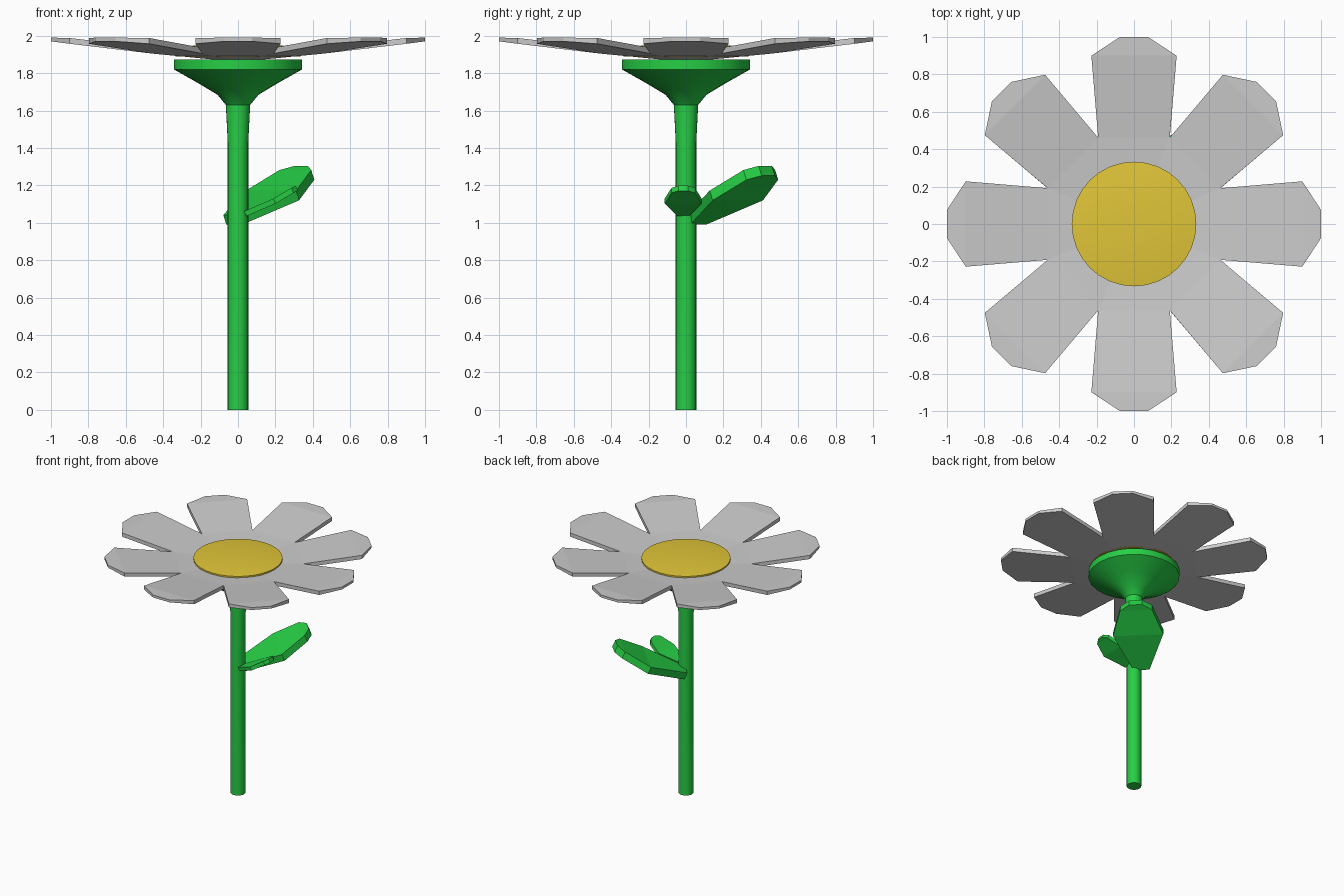
import bpy, bmesh, math
from mathutils import Vector, Matrix

if "Cube" in bpy.data.objects:
    bpy.data.objects.remove(bpy.data.objects["Cube"])


def material(name, rgb):
    m = bpy.data.materials.new(name)
    m.diffuse_color = (*rgb, 1)
    m.use_nodes = True
    m.node_tree.nodes["Principled BSDF"].inputs["Base Color"].default_value = m.diffuse_color
    return m


GREEN = material("green", (0.02, 0.62, 0.06))
YELLOW = material("yellow", (0.75, 0.56, 0.04))


def finish(bm, name, mat=None, smooth=False):
    bmesh.ops.recalc_face_normals(bm, faces=bm.faces)
    me = bpy.data.meshes.new(name)
    bm.to_mesh(me)
    bm.free()
    ob = bpy.data.objects.new(name, me)
    bpy.context.collection.objects.link(ob)
    if mat:
        me.materials.append(mat)
    if smooth:
        bpy.ops.object.select_all(action='DESELECT')
        ob.select_set(True)
        bpy.context.view_layer.objects.active = ob
        bpy.ops.object.shade_smooth_by_angle(angle=math.radians(25))
    return ob


def lathe(name, profile, sides, mat):
    bm = bmesh.new()
    rings = []
    for r, z in profile:
        rings.append([bm.verts.new((r * math.cos(2 * math.pi * i / sides),
                                    r * math.sin(2 * math.pi * i / sides), z))
                      for i in range(sides)])
    for a, b in zip(rings, rings[1:]):
        for i in range(sides):
            j = (i + 1) % sides
            bm.faces.new((a[i], a[j], b[j], b[i]))
    bm.faces.new(rings[0])
    bm.faces.new(rings[-1])
    return finish(bm, name, mat, True)


# Stem flaring into the cup under the flower
lathe("stem", [(0.055, 0), (0.055, 1.43), (0.065, 1.63), (0.11, 1.685),
               (0.21, 1.745), (0.343, 1.82), (0.343, 1.872)], 24, GREEN)

# Domed flower centre
lathe("flower_centre", [(0.333, 1.89), (0.333, 1.937), (0.23, 1.948),
                        (0.08, 1.953)], 32, YELLOW)

# Ring of eight petals: (radius, half width, bottom z, top z)
SECTIONS = [(0.462, 0.191, 1.905, 1.936), (0.9, 0.228, 1.957, 1.988),
            (1.0, 0.075, 1.97, 1.99)]
bm = bmesh.new()
for k in range(8):
    rot = Matrix.Rotation(k * math.pi / 4, 4, 'Z')
    low, high = [], []
    for r, w, zb, zt in SECTIONS:
        low.append([bm.verts.new(rot @ Vector((r, s * w, zb))) for s in (-1, 1)])
        high.append([bm.verts.new(rot @ Vector((r, s * w, zt))) for s in (-1, 1)])
    for rows, zc in ((low, 1.86), (high, 1.9)):
        c = bm.verts.new((0, 0, zc))
        bm.faces.new((c, *rows[0]))
        for a, b in zip(rows, rows[1:]):
            bm.faces.new((a[0], b[0], b[1], a[1]))
    for i in range(2):
        for s in (0, 1):
            bm.faces.new((low[i][s], low[i + 1][s], high[i + 1][s], high[i][s]))
    bm.faces.new((*low[2], high[2][1], high[2][0]))
bmesh.ops.remove_doubles(bm, verts=bm.verts, dist=0.002)
finish(bm, "petals")


# Leaves: thick plates, rows of (distance, half width, height) from the base
def leaf(name, base, angle, scale):
    rows = [(0, 0.06, 0), (0.30, 0.19, 0.13), (0.485, 0.12, 0.24), (0.53, 0.05, 0.262)]
    up = Vector((-0.023, 0, 0.052))
    tf = (Matrix.Translation(base) @ Matrix.Rotation(math.radians(angle), 4, 'Z')
          @ Matrix.Scale(scale, 4))
    bm = bmesh.new()
    lo = [[bm.verts.new(tf @ Vector((d, s * w, z))) for s in (-1, 1)] for d, w, z in rows]
    hi = [[bm.verts.new(tf @ (Vector((d, s * w, z)) + up)) for s in (-1, 1)]
          for d, w, z in rows]
    for g in (lo, hi):
        for a, b in zip(g, g[1:]):
            bm.faces.new((a[0], b[0], b[1], a[1]))
    for i in range(len(rows) - 1):
        for s in (0, 1):
            bm.faces.new((lo[i][s], lo[i + 1][s], hi[i + 1][s], hi[i][s]))
    for e in (0, -1):
        bm.faces.new((*lo[e], hi[e][1], hi[e][0]))
    finish(bm, name, GREEN)


leaf("large_leaf", (-0.02, 0.065, 0.99), 45, 1.0)
leaf("small_leaf", (0.045, -0.015, 1.035), 0, 0.52)
